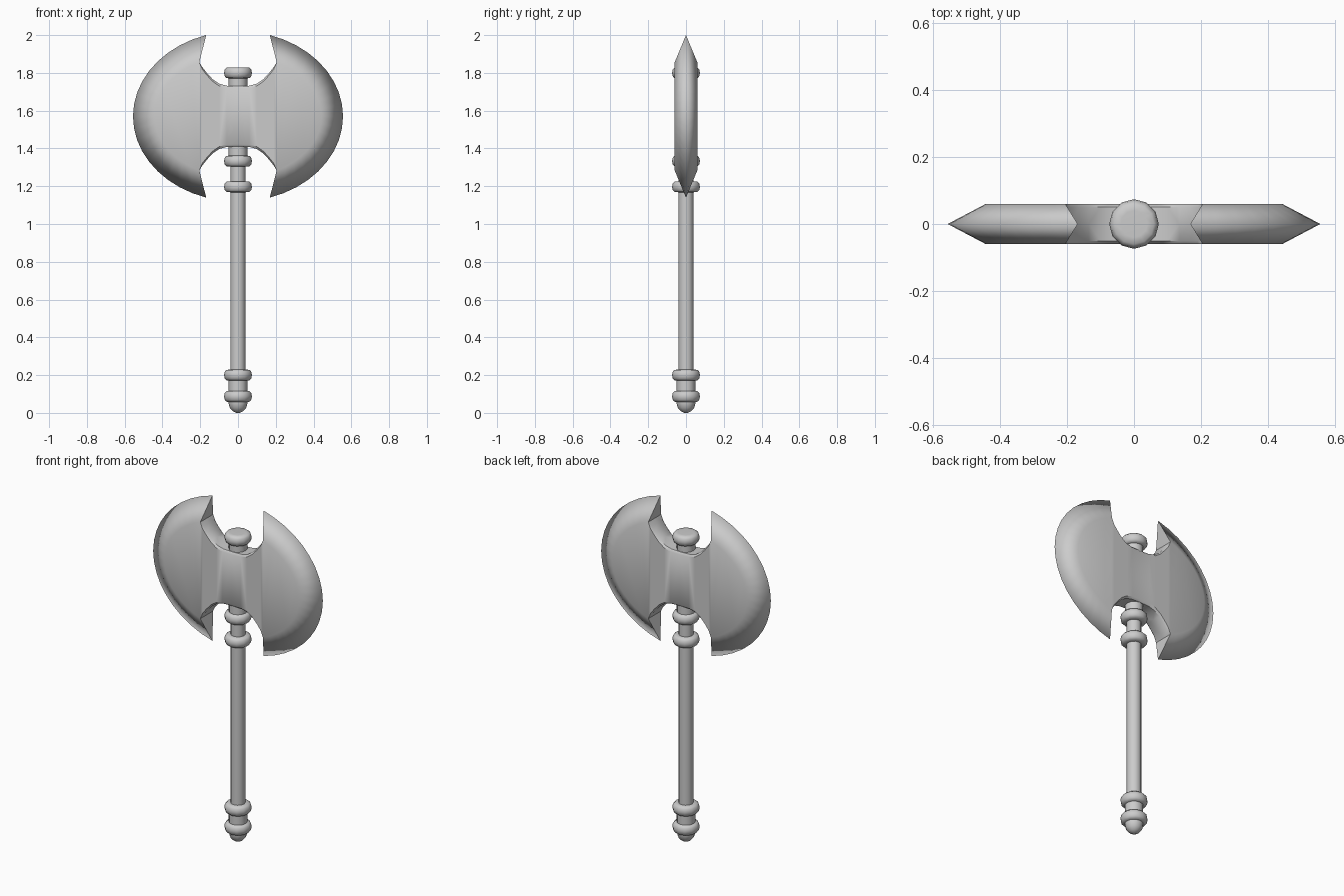
import bpy, bmesh, math

if "Cube" in bpy.data.objects:
    bpy.data.objects.remove(bpy.data.objects["Cube"])

ZC = 1.57      # centre height of the blade
T = 0.06       # half thickness of the blade


def finish(bm, name, angle=40):
    me = bpy.data.meshes.new(name)
    bm.to_mesh(me)
    bm.free()
    ob = bpy.data.objects.new(name, me)
    bpy.context.collection.objects.link(ob)
    bpy.ops.object.select_all(action='DESELECT')
    ob.select_set(True)
    bpy.context.view_layer.objects.active = ob
    bpy.ops.object.shade_smooth_by_angle(angle=math.radians(angle))
    return ob


def lathe(name, profile, sides=12, angle=50):
    """Revolve (radius, z) points about the z axis and cap the ends."""
    bm = bmesh.new()
    rings = []
    for r, z in profile:
        rings.append([bm.verts.new((r * math.cos(2 * math.pi * i / sides),
                                    r * math.sin(2 * math.pi * i / sides), z))
                      for i in range(sides)])
    for a, b in zip(rings, rings[1:]):
        for i in range(sides):
            j = (i + 1) % sides
            bm.faces.new((a[i], a[j], b[j], b[i]))
    bm.faces.new(rings[0][::-1])
    bm.faces.new(rings[-1])
    bmesh.ops.recalc_face_normals(bm, faces=bm.faces)
    return finish(bm, name, angle)


def arc(a, b, x_start, n=18):
    """Ellipse arc from the upper corner to the lower corner."""
    t0 = math.acos(x_start / a)
    return [(a * math.cos(t0 - 2 * t0 * i / n), b * math.sin(t0 - 2 * t0 * i / n))
            for i in range(n + 1)]


# Blade: front right quarter, mirrored to the back and to the left
bm = bmesh.new()
V = lambda x, y, z: bm.verts.new((x, y, ZC + z))
inner = [V(x, -T, z) for x, z in arc(0.442, 0.323, 0.205)]
edge = [V(x, 0, z) for x, z in arc(0.556, 0.4515, 0.168)]
for i in range(len(inner) - 1):
    bm.faces.new((inner[i], edge[i], edge[i + 1], inner[i + 1]))

notch = [(0, 0.16), (0.06, 0.162), (0.1, 0.173), (0.135, 0.197),
         (0.165, 0.23), (0.19, 0.262)]
rims = {}
for s, corner, tip in ((1, inner[0], edge[0]), (-1, inner[-1], edge[-1])):
    face = [V(x, -T, s * (z - 0.012)) for x, z in notch] + [corner]
    rim = [V(x, -T + 0.01, s * z) for x, z in notch] + [corner]
    mid = [V(x, 0, s * z) for x, z in notch] + [V(0.205, 0, corner.co.z - ZC)]
    for i in range(len(notch)):
        last = i == len(notch) - 1
        bm.faces.new((face[i], face[i + 1], rim[i]) if last else
                     (face[i], face[i + 1], rim[i + 1], rim[i]))
        bm.faces.new((rim[i], rim[i + 1], mid[i + 1], mid[i]))
    bm.faces.new((corner, tip, mid[-1]))
    rims[s] = face
for i in range(len(notch)):
    bm.faces.new((rims[1][i], rims[1][i + 1], rims[-1][i + 1], rims[-1][i]))
cheek = bm.faces.new(inner)
bmesh.ops.recalc_face_normals(bm, faces=bm.faces)
if cheek.normal.y > 0:
    bmesh.ops.reverse_faces(bm, faces=bm.faces)
blade = finish(bm, "double_blade", 40)
mir = blade.modifiers.new("Mirror", 'MIRROR')
mir.use_axis = (True, True, False)
mir.use_clip = True

# Shaft, collars and rounded pommel
lathe("shaft", [(0.04, 0.1), (0.04, 1.75)])
lathe("top_collar", [(0.05, 1.70), (0.05, 1.80)])
lathe("lower_collar", [(0.05, 1.33), (0.05, 1.45)])
lathe("grip_collar", [(0.05, 0.08), (0.05, 0.20)])
lathe("pommel", [(0.01, 0.0), (0.028, 0.009), (0.043, 0.026), (0.05, 0.05), (0.05, 0.09)])

# Rounded rings along the handle
for k, z in enumerate((0.087, 0.2, 1.197, 1.333, 1.8)):
    lathe("ring_%d" % (k + 1),
          [(0.04, z - 0.029), (0.06, z - 0.028), (0.07, z - 0.018), (0.074, z),
           (0.07, z + 0.018), (0.06, z + 0.028), (0.04, z + 0.029)])
